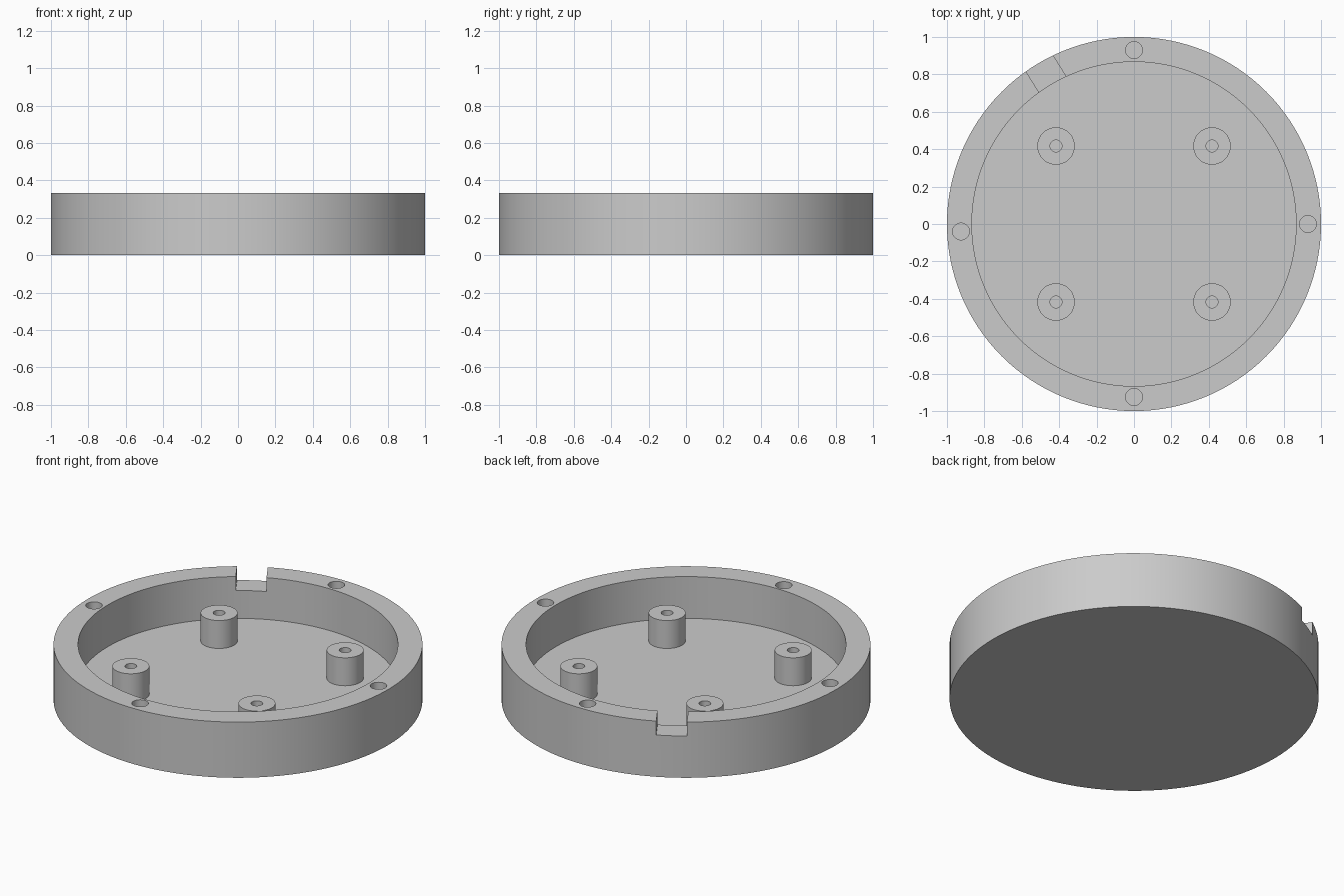
import bpy
import bmesh
from math import radians, cos, sin
from mathutils import Matrix, Vector

cube = bpy.data.objects.get("Cube")
if cube:
    bpy.data.objects.remove(cube, do_unlink=True)

HEIGHT, FLOOR, SHELF = 0.333, 0.083, 0.25

grey = bpy.data.materials.new("plain grey")
grey.use_nodes = True
colour = (0.6, 0.6, 0.6, 1)
grey.diffuse_color = colour
grey.node_tree.nodes["Principled BSDF"].inputs["Base Color"].default_value = colour


def make_object(name, bm):
    bmesh.ops.recalc_face_normals(bm, faces=bm.faces)
    mesh = bpy.data.meshes.new(name)
    bm.to_mesh(mesh)
    bm.free()
    mesh.materials.append(grey)
    obj = bpy.data.objects.new(name, mesh)
    bpy.context.collection.objects.link(obj)
    return obj


def lathe(name, profile, segments, location=(0, 0, 0)):
    """Turn a radius/height profile about z and cap both ends."""
    bm = bmesh.new()
    rings = []
    for r, z in profile:
        ring = bmesh.ops.create_circle(bm, radius=r, segments=segments,
                                       matrix=Matrix.Translation((0, 0, z)))
        rings.append(ring["verts"])
    for low, high in zip(rings, rings[1:]):
        for i in range(segments):
            j = (i + 1) % segments
            bm.faces.new((low[i], low[j], high[j], high[i]))
    bm.faces.new(rings[0])
    bm.faces.new(rings[-1])
    obj = make_object(name, bm)
    obj.location = location
    return obj


def smooth(obj):
    bpy.ops.object.select_all(action="DESELECT")
    obj.select_set(True)
    bpy.context.view_layer.objects.active = obj
    bpy.ops.object.shade_smooth_by_angle(angle=radians(30))


# Round tray: base, outer wall, rim, inner wall and floor
tray = lathe("tray", [(1, 0), (1, HEIGHT), (0.867, HEIGHT), (0.867, FLOOR)], 128)

# Screw holes in the rim
cutters = [lathe("rim_hole_cutter", [(0.045, 0.167), (0.045, HEIGHT + 0.1)], 32, (x, y, 0))
           for x, y in ((0, 0.93), (0.93, 0), (0, -0.925), (-0.925, -0.04))]

# Cable notch through the back right of the rim
angle = radians(122)
outward = Vector((cos(angle), sin(angle), 0))
sideways = Vector((sin(angle), -cos(angle), 0))
bm = bmesh.new()
bmesh.ops.create_cube(bm, size=1, matrix=Matrix.Diagonal((0.4, 0.167, 0.2, 1)))
notch = make_object("notch_cutter", bm)
notch.location = outward * 0.95 + sideways * 0.026 + Vector((0, 0, SHELF + 0.1))
notch.rotation_euler.z = angle
cutters.append(notch)

# Cut the tray, then discard the cutters
for cutter in cutters:
    cutter.hide_render = True
    cut = tray.modifiers.new(cutter.name, "BOOLEAN")
    cut.operation = "DIFFERENCE"
    cut.solver = "EXACT"
    cut.object = cutter
bpy.context.view_layer.update()
evaluated = tray.evaluated_get(bpy.context.evaluated_depsgraph_get())
cut_mesh = bpy.data.meshes.new_from_object(evaluated)
tray.modifiers.clear()
tray.data = cut_mesh
for cutter in cutters:
    bpy.data.objects.remove(cutter, do_unlink=True)
smooth(tray)

# Four hollow standoffs on the floor
post_profile = [(0.1, FLOOR - 0.005), (0.1, SHELF), (0.032, SHELF), (0.032, FLOOR)]
for y, depth in ((-0.417, "front"), (0.417, "back")):
    for x, side in ((0.417, "left"), (-0.417, "right")):
        smooth(lathe(f"{depth}_{side}_standoff", post_profile, 48, (x, y, 0)))
